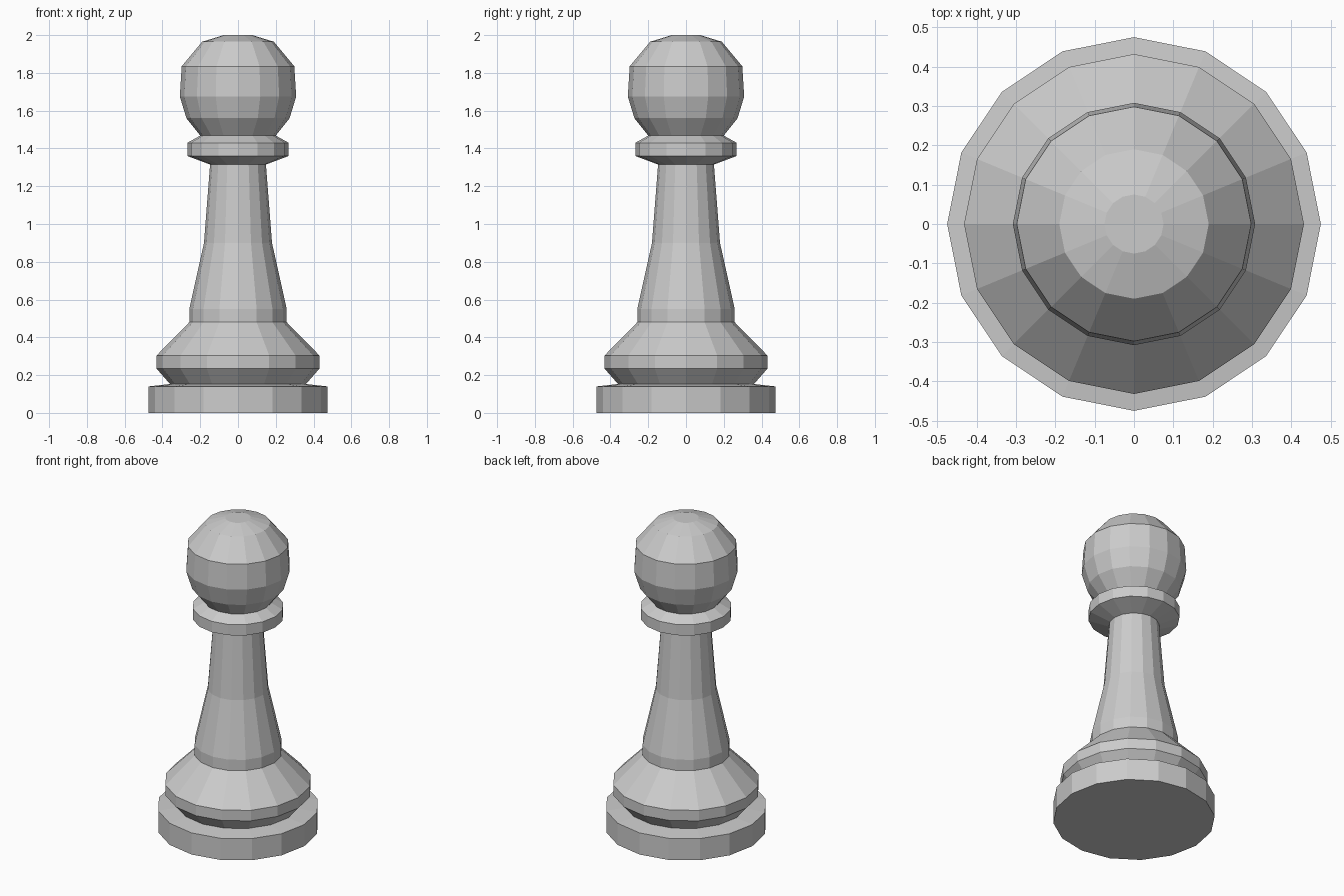
import bpy, bmesh
from math import cos, sin, tau

if "Cube" in bpy.data.objects:
    bpy.data.objects.remove(bpy.data.objects["Cube"])

SIDES = 16

# Half-profiles (radius, height), listed bottom to top
base = [(0.475, 0.0), (0.475, 0.14), (0.36, 0.153)]
skirt = [(0.432, 0.235), (0.432, 0.303), (0.258, 0.48)]
stem = [(0.258, 0.55), (0.18, 0.90), (0.148, 1.315)]
collar = [(0.268, 1.36), (0.268, 1.43), (0.20, 1.468)]
head = [(0.273, 1.56), (0.308, 1.675), (0.298, 1.835), (0.19, 1.965), (0.075, 2.0)]


def lathe(name, profile):
    """Turn a profile around z into a closed, flat-shaded solid."""
    bm = bmesh.new()
    rings = [[bm.verts.new((r * cos(tau * i / SIDES), r * sin(tau * i / SIDES), z))
              for i in range(SIDES)] for r, z in profile]
    for low, high in zip(rings, rings[1:]):
        for i in range(SIDES):
            j = (i + 1) % SIDES
            bm.faces.new((low[i], low[j], high[j], high[i]))
    bm.faces.new(rings[0][::-1])
    bm.faces.new(rings[-1])
    mesh = bpy.data.meshes.new(name)
    bm.to_mesh(mesh)
    bm.free()
    obj = bpy.data.objects.new(name, mesh)
    bpy.context.collection.objects.link(obj)
    return obj


# One continuous turned piece
lathe("pawn", base + skirt + stem + collar + head)
